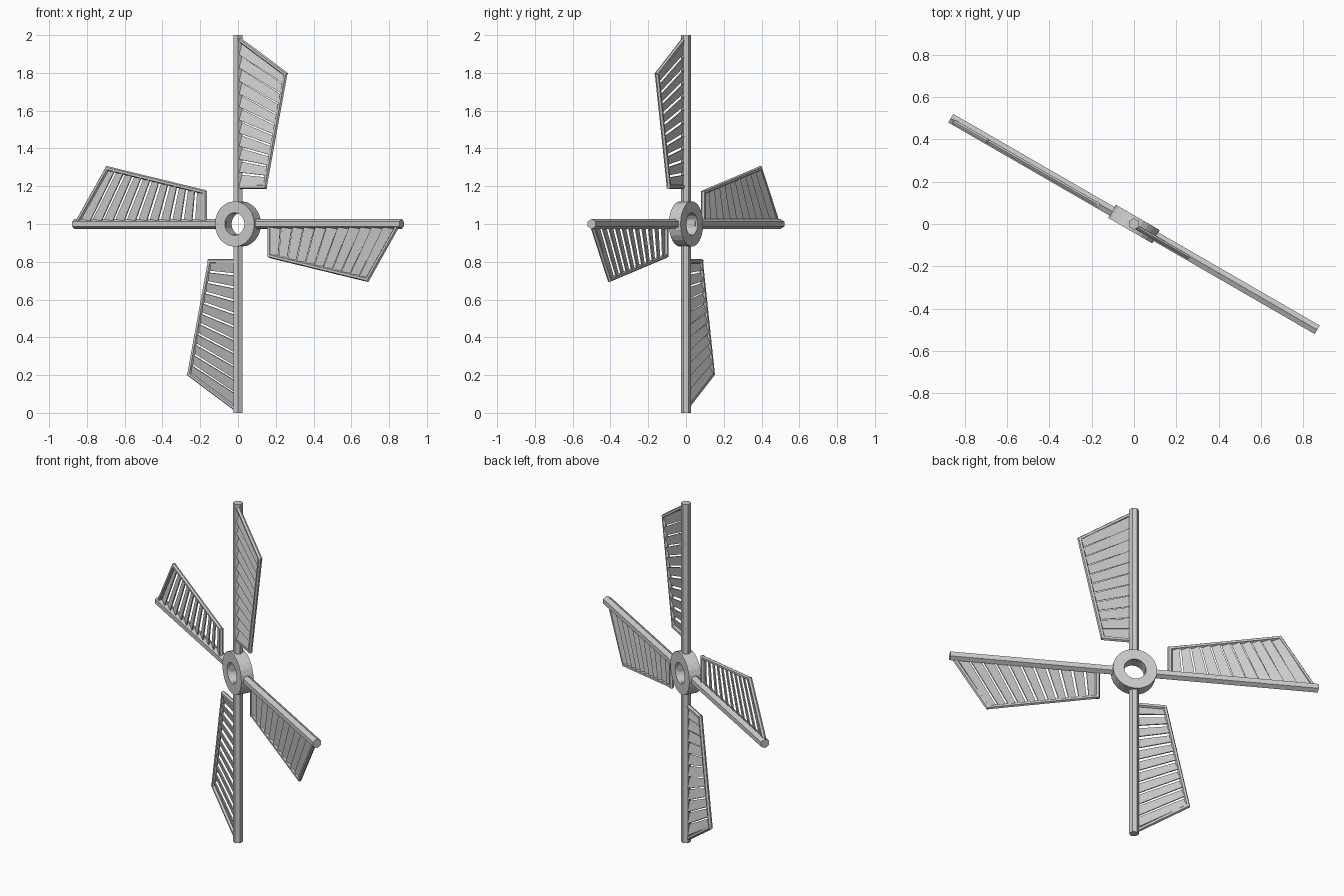
import bpy, bmesh, math
from mathutils import Matrix, Vector

if "Cube" in bpy.data.objects:
    bpy.data.objects.remove(bpy.data.objects["Cube"])

# Rotor frame: local x across, y along the axle, z up; turned 30 degrees, centre at z = 1
PLACE = Matrix.Translation((0, 0, 1)) @ Matrix.Rotation(math.radians(-30), 4, 'Z')
N_OFF = -0.007


def finish(bm, name, matrix):
    bmesh.ops.recalc_face_normals(bm, faces=bm.faces)
    mesh = bpy.data.meshes.new(name)
    bm.to_mesh(mesh)
    bm.free()
    obj = bpy.data.objects.new(name, mesh)
    obj.matrix_world = matrix
    bpy.context.collection.objects.link(obj)
    return obj


def add_bar(bm, a, b, radius, sides=6):
    """Prism from a to b with one corner pointing along the sail plane."""
    a, b = Vector(a), Vector(b)
    d = (b - a).normalized()
    n = Vector((0, 1, 0))
    side = n.cross(d)
    rings = []
    for p in (a, b):
        rings.append([bm.verts.new(p + radius * (math.cos(t) * side + math.sin(t) * n))
                      for t in (2 * math.pi * i / sides for i in range(sides))])
    for i in range(sides):
        j = (i + 1) % sides
        bm.faces.new((rings[0][i], rings[0][j], rings[1][j], rings[1][i]))
    bm.faces.new(rings[0])
    bm.faces.new(rings[1])


def add_slat(bm, a, b, wa, wb, tilt, thick):
    """Thin tapered board from a to b, tipped about its own length."""
    a, b = Vector(a), Vector(b)
    d = (b - a).normalized()
    n = Vector((0, 1, 0))
    across = d.cross(n)
    w_dir = math.cos(tilt) * across + math.sin(tilt) * n
    t_dir = d.cross(w_dir)
    rings = []
    for p, w in ((a, wa), (b, wb)):
        rings.append([bm.verts.new(p + w_dir * w / 2 * i + t_dir * thick / 2 * j)
                      for i, j in ((-1, -1), (1, -1), (1, 1), (-1, 1))])
    for i in range(4):
        j = (i + 1) % 4
        bm.faces.new((rings[0][i], rings[0][j], rings[1][j], rings[1][i]))
    bm.faces.new(rings[0])
    bm.faces.new(rings[1])


# Hub ring
bm = bmesh.new()
SEG = 24
profile = [(0.06, -0.036), (0.12, -0.036), (0.12, 0.036), (0.06, 0.036)]
rings = [[bm.verts.new((r * math.cos(t), y, r * math.sin(t))) for r, y in profile]
         for t in (2 * math.pi * i / SEG for i in range(SEG))]
for i in range(SEG):
    p, q = rings[i], rings[(i + 1) % SEG]
    for k in range(4):
        m = (k + 1) % 4
        bm.faces.new((p[k], p[m], q[m], q[k]))
finish(bm, "hub_ring", PLACE)

# Sail outline corners (local x, z)
INNER = Vector((0.168, N_OFF, 0.197))
TIP = Vector((0.294, N_OFF, 0.795))
ROOT = Vector((0.0, N_OFF, 0.197))
TOP = Vector((0.0, N_OFF, 0.985))
SLATS = 11

for k, side in enumerate(("upper", "left", "lower", "right")):
    turn = PLACE @ Matrix.Rotation(-k * math.pi / 2, 4, 'Y')

    # Main spar
    bm = bmesh.new()
    add_bar(bm, (0, 0, 0.056), (0, 0, 1.0), 0.027)
    finish(bm, side + "_spar", turn)

    # Sail frame
    bm = bmesh.new()
    add_bar(bm, ROOT, INNER + Vector((0.008, 0, 0)), 0.013)
    add_bar(bm, INNER, TIP, 0.012)
    add_bar(bm, TOP, TIP + (TIP - TOP).normalized() * 0.008, 0.012)
    finish(bm, side + "_sail_frame", turn)

    # Sail slats, fanned from the root bar to the tip bar
    bm = bmesh.new()
    root_pitch = (TOP.z - ROOT.z - 0.02) / SLATS
    out_pitch = (TIP - INNER).length / SLATS
    for i in range(SLATS):
        f = (i + 0.5) / SLATS
        a = Vector((0.012, N_OFF, ROOT.z + (i + 0.5) * root_pitch))
        b = INNER.lerp(TIP, f)
        add_slat(bm, a, b, root_pitch * 0.84, out_pitch * 0.82, math.radians(14), 0.006)
    finish(bm, side + "_sail_slats", turn)
